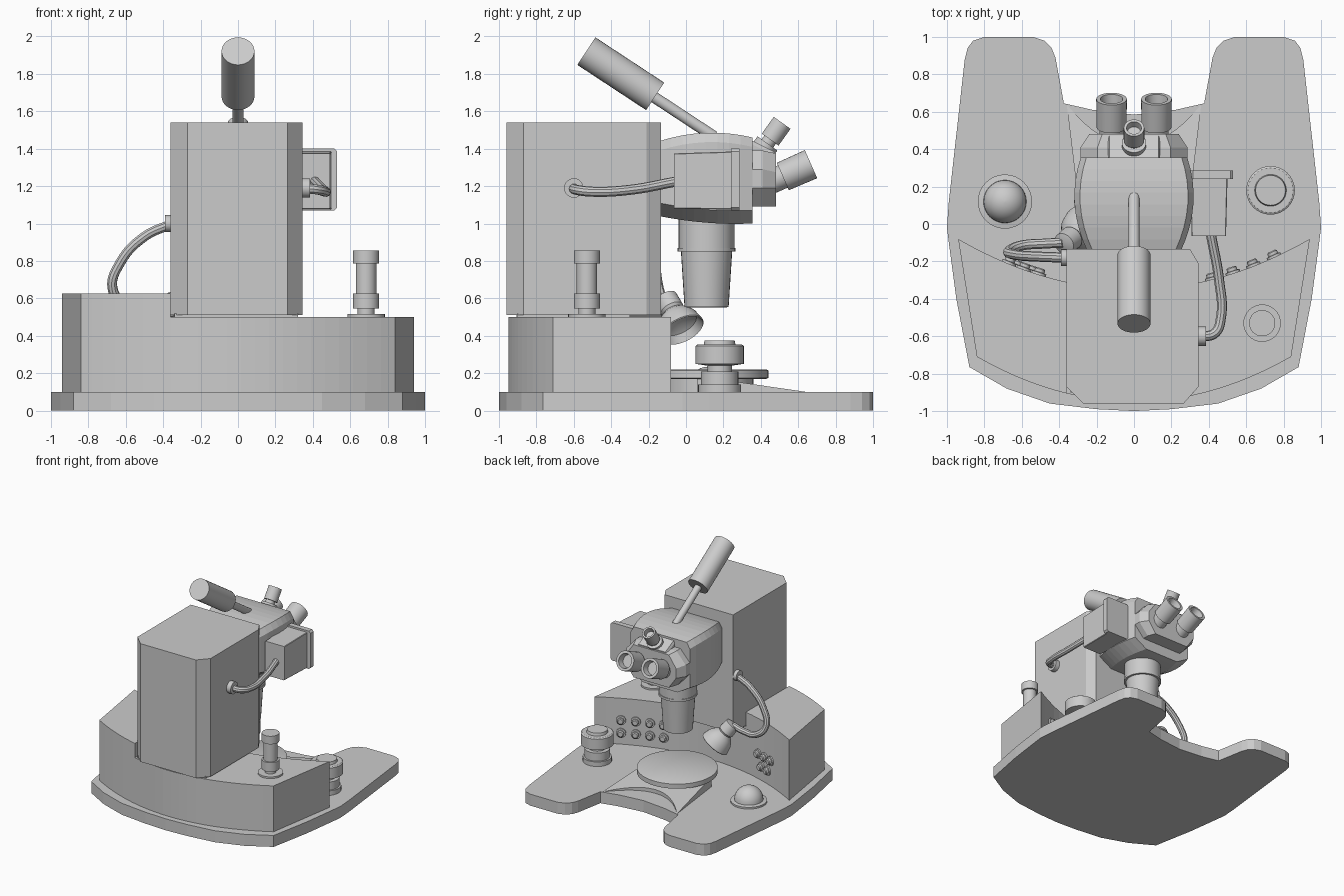
import bpy, bmesh, math
from mathutils import Vector

if "Cube" in bpy.data.objects:
    bpy.data.objects.remove(bpy.data.objects["Cube"])


def add(name, bm, smooth=False):
    bmesh.ops.recalc_face_normals(bm, faces=bm.faces)
    me = bpy.data.meshes.new(name)
    bm.to_mesh(me)
    bm.free()
    ob = bpy.data.objects.new(name, me)
    bpy.context.collection.objects.link(ob)
    if smooth:
        bpy.ops.object.select_all(action='DESELECT')
        ob.select_set(True)
        bpy.context.view_layer.objects.active = ob
        bpy.ops.object.shade_smooth_by_angle(angle=math.radians(35))
    return ob


def loft(name, rings, smooth=False):
    bm = bmesh.new()
    rs = [[bm.verts.new(p) for p in ring] for ring in rings]
    n = len(rs[0])
    for a, b in zip(rs, rs[1:]):
        for i in range(n):
            j = (i + 1) % n
            bm.faces.new((a[i], a[j], b[j], b[i]))
    bm.faces.new(rs[0])
    bm.faces.new(rs[-1])
    return add(name, bm, smooth)


def prism(name, pts, z0, top):
    """Extruded outline; top is a height or a function of y."""
    f = top if callable(top) else (lambda y: top)
    return loft(name, [[(x, y, z0) for x, y in pts], [(x, y, f(y)) for x, y in pts]])


def lathe(name, profile, loc, direction=(0, 0, 1), n=32):
    """Turned part: (radius, height) pairs along a direction from loc."""
    q = Vector(direction).to_track_quat('Z', 'Y')
    rings = []
    for r, h in profile:
        r = max(r, 0.001)
        rings.append([Vector(loc) + q @ Vector((r * math.cos(2 * math.pi * i / n),
                      r * math.sin(2 * math.pi * i / n), h)) for i in range(n)])
    return loft(name, rings, True)


def tube(name, pts, r):
    cu = bpy.data.curves.new(name, 'CURVE')
    cu.dimensions = '3D'
    cu.bevel_depth, cu.bevel_resolution, cu.resolution_u = r, 3, 10
    cu.use_fill_caps = True
    sp = cu.splines.new('BEZIER')
    sp.bezier_points.add(len(pts) - 1)
    for bp, p in zip(sp.bezier_points, pts):
        bp.co = p
        bp.handle_left_type = bp.handle_right_type = 'AUTO'
    tmp = bpy.data.objects.new(name + "_path", cu)
    bpy.context.collection.objects.link(tmp)
    bpy.context.view_layer.update()
    me = bpy.data.meshes.new_from_object(tmp.evaluated_get(bpy.context.evaluated_depsgraph_get()))
    bpy.data.objects.remove(tmp)
    bm = bmesh.new()
    bm.from_mesh(me)
    return add(name, bm, True)


def mirrored(half):
    """Close a right-hand half outline across x = 0."""
    return half + [(-x, y) for x, y in reversed(half) if x > 0]


def box(name, x, y, z):
    return prism(name, [(x[0], y[0]), (x[1], y[0]), (x[1], y[1]), (x[0], y[1])], z[0], z[1])


def section(y, w, z0, z1, top, bottom):
    """Chamfered cross-section; top and bottom chamfers are (dx, dz)."""
    half = [(w - bottom[0], z0), (w, z0 + bottom[1]), (w, z1 - top[1]), (w - top[0], z1)]
    return [(x, y, z) for x, z in half] + [(-x, y, z) for x, z in reversed(half)]


# Base plate with two forward lobes
prism("base_plate", mirrored([
    (0, -1), (0.2, -0.99), (0.45, -0.96), (0.68, -0.88), (0.88, -0.765), (0.95, -0.4),
    (0.99, -0.1), (1, -0.02), (0.99, 0.12), (0.905, 0.88), (0.89, 0.94), (0.86, 0.98),
    (0.8, 1), (0.54, 1), (0.48, 0.98), (0.44, 0.94), (0.42, 0.89), (0.375, 0.645),
    (0.22, 0.61), (0, 0.585)]), 0, 0.1)

# Console behind the stage, with a concave inner wall and a taller left side
def inner(x):
    return -0.35 + 0.27 * (x / 0.94) ** 2

def back(x):
    return -0.95 + 0.24 * (x / 0.84) ** 2

def console(name, x0, x1, top):
    n = 16
    xs = [x0 + (x1 - x0) * i / n for i in range(n + 1)]
    front = [(x, inner(x)) for x in xs]
    s0, s1 = max(x0, -0.84), min(x1, 0.84)
    rear = [(s1 + (s0 - s1) * i / n, back(s1 + (s0 - s1) * i / n)) for i in range(n + 1)]
    return prism(name, front + rear, 0.1, top)

console("console", -0.36, 0.94, 0.5)
console("console_left", -0.94, -0.36, 0.625)

# Console buttons
for x, z in [(0.42 + 0.11 * i, z) for i in range(4) for z in (0.2, 0.31)] + \
            [(-0.67, 0.32), (-0.59, 0.32), (-0.51, 0.32), (-0.63, 0.22), (-0.55, 0.22)]:
    slope = 2 * 0.27 * x / 0.94 ** 2
    lathe("console_button", [(0.04, -0.01), (0.04, 0.012), (0.028, 0.014), (0.028, 0.03), (0.02, 0.036)],
          (x, inner(x), z), (-slope, 1, 0), 14)

# Column
prism("column", [(-0.27, -0.96), (0.265, -0.96), (0.345, -0.87), (0.345, -0.21),
                 (0.3, -0.135), (-0.36, -0.135), (-0.36, -0.87)], 0.51, 1.54)
box("column_foot", (-0.34, 0.32), (-0.9, -0.3), (0.49, 0.52))

# Stage and its sloping support
arc = [(0.36 * u / 8, 0.42 + 0.22 * (u / 8) ** 2) for u in range(9)]
prism("stage_ramp", mirrored(arc + [(0.29, 0.06), (0, 0.06)]), 0.09, lambda y: 0.193 - 0.145 * y)
lathe("stage_pedestal", [(0.24, 0.09), (0.24, 0.18)], (0, 0.12, 0))
lathe("stage", [(0.31, 0.17), (0.32, 0.175), (0.32, 0.215), (0.31, 0.22)], (0, 0.12, 0), n=48)

# Desk controls
lathe("trackball", [(0.145, 0.09), (0.145, 0.115), (0.115, 0.12)] +
      [(0.115 * math.cos(a * math.pi / 16), 0.12 + 0.115 * math.sin(a * math.pi / 16)) for a in range(1, 9)],
      (-0.69, 0.12, 0))
lathe("focus_knob", [(0.115, 0.09), (0.115, 0.14), (0.1, 0.14), (0.1, 0.21), (0.065, 0.21), (0.065, 0.24),
                     (0.13, 0.25), (0.13, 0.345), (0.12, 0.352), (0.085, 0.352), (0.08, 0.375)], (0.73, 0.18, 0))
lathe("console_post", [(0.1, 0.49), (0.1, 0.515), (0.045, 0.515), (0.045, 0.545), (0.07, 0.545), (0.07, 0.625),
                       (0.055, 0.625), (0.055, 0.785), (0.07, 0.785), (0.07, 0.855)], (0.685, -0.53, 0))

# Microscope head
sections = []
for i in range(9):
    t = i / 8
    y = -0.145 + 0.5 * t
    bulge = 1 - (2 * t - 1) ** 2
    sections.append(section(y, 0.25 + 0.035 * t + 0.05 * bulge, 1.04 - 0.04 * t - 0.015 * bulge,
                            1.44 + 0.02 * t + 0.035 * bulge, (0.03, 0.05), (0.12, 0.07)))
loft("head", sections)
loft("binocular_block", [section(0.32, 0.285, 1.09, 1.39, (0.09, 0.1), (0.09, 0.1)),
                         section(0.41, 0.285, 1.09, 1.39, (0.09, 0.1), (0.09, 0.1)),
                         section(0.48, 0.24, 1.09, 1.375, (0.07, 0.1), (0.07, 0.1))])
loft("top_port_block", [section(0.33, 0.14, 1.3, 1.455, (0.01, 0.02), (0, 0)),
                        section(0.47, 0.14, 1.3, 1.385, (0.01, 0.02), (0, 0))])

# Eyepieces
for x in (-0.12, 0.12):
    lathe("eyepiece", [(0.065, 0), (0.065, 0.09), (0.08, 0.09), (0.082, 0.255), (0.06, 0.255), (0.052, 0.2)],
          (x, 0.435, 1.215), (0, 0.91, 0.4))
lathe("top_port", [(0.065, 0), (0.065, 0.035), (0.038, 0.035), (0.038, 0.06), (0.055, 0.06), (0.055, 0.17),
                   (0.04, 0.17), (0.035, 0.13)], (0, 0.415, 1.4), (0, 0.58, 0.81))

# Objective
lathe("objective", [(0.15, 1.03), (0.15, 0.87), (0.155, 0.87), (0.155, 0.85), (0.137, 0.85), (0.118, 0.555),
                    (0.1, 0.55), (0.09, 0.58)], (0, 0.11, 0))

# Handle
d = Vector((0, -0.365, 0.24))
lathe("handle_rod", [(0.03, 0), (0.03, 0.42)], (0, 0.15, 1.465), d, 20)
lathe("handle_grip", [(0.088, 0), (0.088, 0.44)], (0, -0.165, 1.68), d)

# Side display
loft("side_display", [section(-0.065, 0.092, 1.08, 1.375, (0.004, 0.004), (0.004, 0.004)),
                      section(0.25, 0.1, 1.075, 1.385, (0.004, 0.004), (0.004, 0.004))]).location.x = 0.4
loft("side_display_frame", [section(y, 0.115, 1.07, 1.4, (0.015, 0.015), (0.015, 0.015))
                            for y in (0.24, 0.285)]).location.x = 0.415
tube("display_cable", [(0.34, -0.6, 1.19), (0.43, -0.585, 1.18), (0.465, -0.5, 1.17),
                       (0.455, -0.3, 1.18), (0.41, -0.05, 1.225)], 0.027)
lathe("display_cable_collar", [(0.052, 0), (0.052, 0.045)], (0.34, -0.6, 1.19), (1, 0, 0), 20)

# Gooseneck lamp
tube("lamp_arm", [(-0.35, -0.18, 1.0), (-0.5, -0.175, 0.93), (-0.63, -0.165, 0.79),
                  (-0.67, -0.145, 0.65), (-0.6, -0.115, 0.57), (-0.48, -0.105, 0.57), (-0.38, -0.1, 0.6)], 0.027)
lathe("lamp_arm_collar", [(0.045, 0), (0.045, 0.04)], (-0.35, -0.18, 1.0), (-1, 0, 0), 20)
lathe("lamp", [(0.03, 0), (0.06, 0.01), (0.065, 0.09), (0.055, 0.105), (0.085, 0.13), (0.11, 0.17),
               (0.125, 0.23), (0.12, 0.235), (0.1, 0.19), (0.05, 0.16)],
      (-0.38, -0.11, 0.61), (0.13, 0.1, -0.2))
